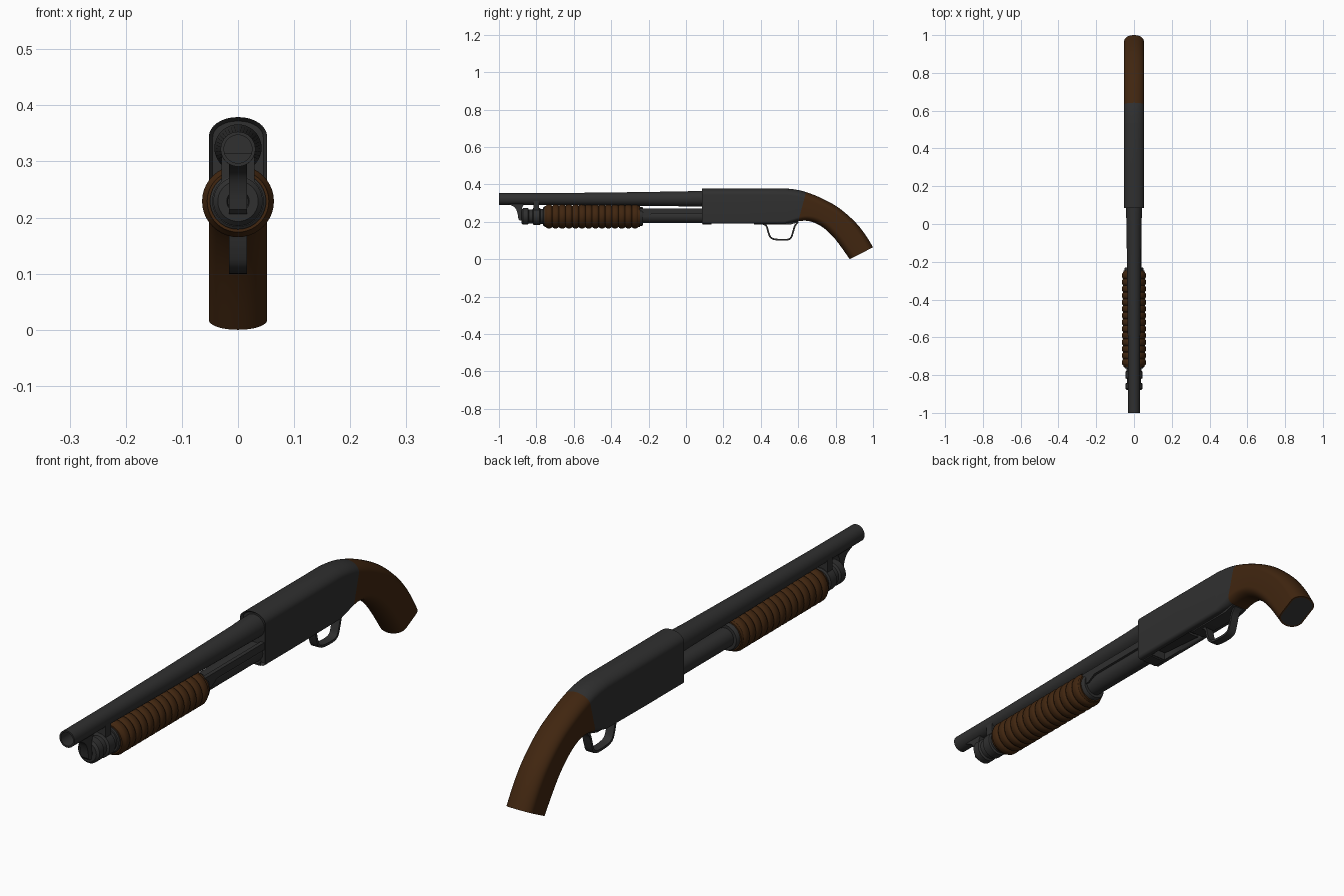
import bpy, bmesh, math
from mathutils import Vector

if "Cube" in bpy.data.objects:
    bpy.data.objects.remove(bpy.data.objects["Cube"])


def material(name, rgb):
    m = bpy.data.materials.new(name)
    m.diffuse_color = (*rgb, 1)
    m.use_nodes = True
    m.node_tree.nodes["Principled BSDF"].inputs["Base Color"].default_value = m.diffuse_color
    return m


METAL = material("dark_metal", (0.029, 0.029, 0.029))
WOOD = material("brown_wood", (0.052, 0.019, 0.005))


def finish(name, bm, mats, angle=35):
    bmesh.ops.recalc_face_normals(bm, faces=bm.faces)
    me = bpy.data.meshes.new(name)
    bm.to_mesh(me)
    bm.free()
    for m in mats:
        me.materials.append(m)
    ob = bpy.data.objects.new(name, me)
    bpy.context.collection.objects.link(ob)
    bpy.ops.object.select_all(action='DESELECT')
    ob.select_set(True)
    bpy.context.view_layer.objects.active = ob
    bpy.ops.object.shade_smooth_by_angle(angle=math.radians(angle))
    return ob


def loft(rings):
    """Skin closed rings of equal size; returns bmesh, rows of faces, caps."""
    bm = bmesh.new()
    vs = [[bm.verts.new(p) for p in r] for r in rings]
    rows = []
    for a, b in zip(vs, vs[1:]):
        n = len(a)
        rows.append([bm.faces.new((a[i], a[(i + 1) % n], b[(i + 1) % n], b[i]))
                     for i in range(n)])
    caps = [bm.faces.new(vs[0][::-1]), bm.faces.new(vs[-1])]
    return bm, rows, caps


def lathe(name, prof, mat, n=40):
    """Turn (y, radius, centre z) points about a lengthwise axis."""
    rings = [[(r * math.cos(2 * math.pi * i / n), y, cz + r * math.sin(2 * math.pi * i / n))
              for i in range(n)] for y, r, cz in prof]
    return finish(name, loft(rings)[0], [mat])


def prism(name, pts, x0, x1, mat, angle=35):
    """Extrude a (y, z) outline across x."""
    rings = [[(x, y, z) for y, z in pts] for x in (x0, x1)]
    return finish(name, loft(rings)[0], [mat], angle)


def smooth(pts, steps):
    """Catmull-Rom through points of any dimension."""
    p = [Vector(q) for q in pts]
    p = [p[0]] + p + [p[-1]]
    out = []
    for a, b, c, d in zip(p, p[1:], p[2:], p[3:]):
        for k in range(steps):
            t = k / steps
            out.append(0.5 * (2 * b + (c - a) * t + (2 * a - 5 * b + 4 * c - d) * t * t
                              + (3 * b - a - 3 * c + d) * t ** 3))
    return out + [p[-1]]


# receiver and curved grip: stations are top y, top z, bottom y, bottom z
STATIONS = [(.53, .379, .53, .192), (.59, .372, .57, .198), (.642, .359, .60, .203),
            (.715, .331, .64, .206), (.80, .286, .685, .196), (.865, .236, .735, .168),
            (.92, .182, .785, .122), (.965, .122, .83, .065), (1.0, .064, .875, .0)]
STEPS = 4
W = 0.052


def section(ty, tz, by, bz, k):
    top, bot = Vector((0, ty, tz)), Vector((0, by, bz))
    up = (top - bot).normalized()
    cx, cz = .012 + .039 * k, .012 + .026 * k
    half = []
    for i in range(9):
        a = math.pi / 2 * i / 8
        half.append((W - .051 + .051 * math.sin(a), top - up * (.035 * (1 - math.cos(a)))))
    for i in range(9):
        a = math.pi / 2 * i / 8
        half.append((W - cx + cx * math.cos(a), bot + up * (cz * (1 - math.sin(a)))))
    return ([Vector((x, p.y, p.z)) for x, p in half]
            + [Vector((-x, p.y, p.z)) for x, p in reversed(half)])


curve = smooth(STATIONS, STEPS)
rings = [section(y, .379, y, .19, 0) for y in (.085, .3)]
for i, s in enumerate(curve):
    rings.append(section(*s, min(1, i / (4 * STEPS))))
bm, rows, caps = loft(rings)
for i, row in enumerate(rows):
    for f in row:
        f.material_index = 1 if i >= 2 + 2 * STEPS else 0
bm.normal_update()
bmesh.ops.recalc_face_normals(bm, faces=bm.faces)
caps[1].material_index = 1
rim = bmesh.ops.inset_individual(bm, faces=[caps[1]], thickness=.006)
caps[1].material_index = 0
bmesh.ops.inset_individual(bm, faces=[caps[0]], thickness=.007, depth=-.01)
body = finish("receiver_and_grip", bm, [METAL, WOOD])

# loading port cut in the underside
cut = prism("port_cutter", [(.14, .15), (.37, .15), (.37, .20), (.33, .225), (.14, .225)],
            -.03, .03, METAL)
cut.hide_render = True
mod = body.modifiers.new("port", 'BOOLEAN')
mod.operation = 'DIFFERENCE'
mod.solver = 'EXACT'
mod.object = cut
bpy.context.view_layer.objects.active = body
bpy.ops.object.modifier_apply(modifier=mod.name)
bpy.data.objects.remove(cut)
prism("shell_lifter", [(.15, .212), (.34, .196), (.34, .204), (.15, .222)], -.024, .024, METAL)
prism("receiver_lip", [(.087, .2), (.087, .186), (.135, .186), (.14, .2)], -.03, .03, METAL)

# tapered barrel with open bore
lathe("barrel", [(-.6, .002, .322), (-.6, .025, .322), (-1, .025, .322), (-1, .031, .322),
                 (-.75, .0315, .322), (-.4, .035, .322), (0, .04, .323), (.06, .042, .324),
                 (.12, .042, .324)], METAL)

# magazine tube and its ringed end cap
CZ = .229
lathe("magazine_tube", [(-.8, .035, CZ), (.12, .035, CZ)], METAL)
lathe("magazine_cap", [(y, r, CZ) for y, r in (
    (-.872, .018), (-.88, .02), (-.88, .036), (-.872, .044), (-.845, .044), (-.84, .037),
    (-.82, .037), (-.816, .046), (-.782, .046), (-.778, .04), (-.745, .04))], METAL)

# ribbed wooden forend
N, Y0, Y1 = 14, -.75, -.255
prof = [(-.757, .05), (-.757, .055)]
step = (Y1 - Y0) / N
for i in range(N):
    y = Y0 + i * step
    prof += [(y + step * t, r) for t, r in
             ((.02, .057), (.14, .0615), (.32, .064), (.68, .064), (.86, .0615), (.98, .057))]
prof += [(-.245, .055), (-.245, .05)]
lathe("forend_grip", [(y, r, CZ) for y, r in prof], WOOD)
lathe("forend_collar", [(-.765, .046, CZ), (-.762, .05, CZ), (-.235, .05, CZ),
                        (-.229, .046, CZ)], METAL)

# action bar on the right side
prism("action_bar", [(-.25, .225), (-.215, .225), (-.18, .245), (.1, .245), (.1, .272),
                     (-.25, .272)], .026, .041, METAL)

# front lug and band joining barrel and magazine
lug = smooth([(-.957, .297), (-.918, .279), (-.902, .25), (-.896, .214)], 4)
prism("front_lug", [tuple(p) for p in lug] + [(-.888, .206), (-.876, .206), (-.876, .275),
                                              (-.865, .297)], -.016, .016, METAL)
prism("barrel_band", [(-.815, .22), (-.785, .22), (-.785, .315), (-.815, .315)],
      -.029, .029, METAL)

# trigger guard bow and mounting plate
path = smooth([(.405, .192), (.43, .178), (.44, .145), (.457, .113), (.505, .104),
               (.555, .109), (.572, .145), (.582, .178), (.60, .2)], 4)
rings = []
for i, p in enumerate(path):
    t = (path[min(i + 1, len(path) - 1)] - path[max(i - 1, 0)]).normalized()
    n = Vector((-t.y, t.x)) * .0045
    rings.append([(x, *(p + n * s)) for x, s in ((-.016, -1), (.016, -1), (.016, 1), (-.016, 1))])
finish("trigger_guard", loft(rings)[0], [METAL], 40)
prism("trigger_plate", [(.36, .2), (.365, .186), (.56, .186), (.60, .198), (.60, .21),
                        (.36, .21)], -.028, .028, METAL)
